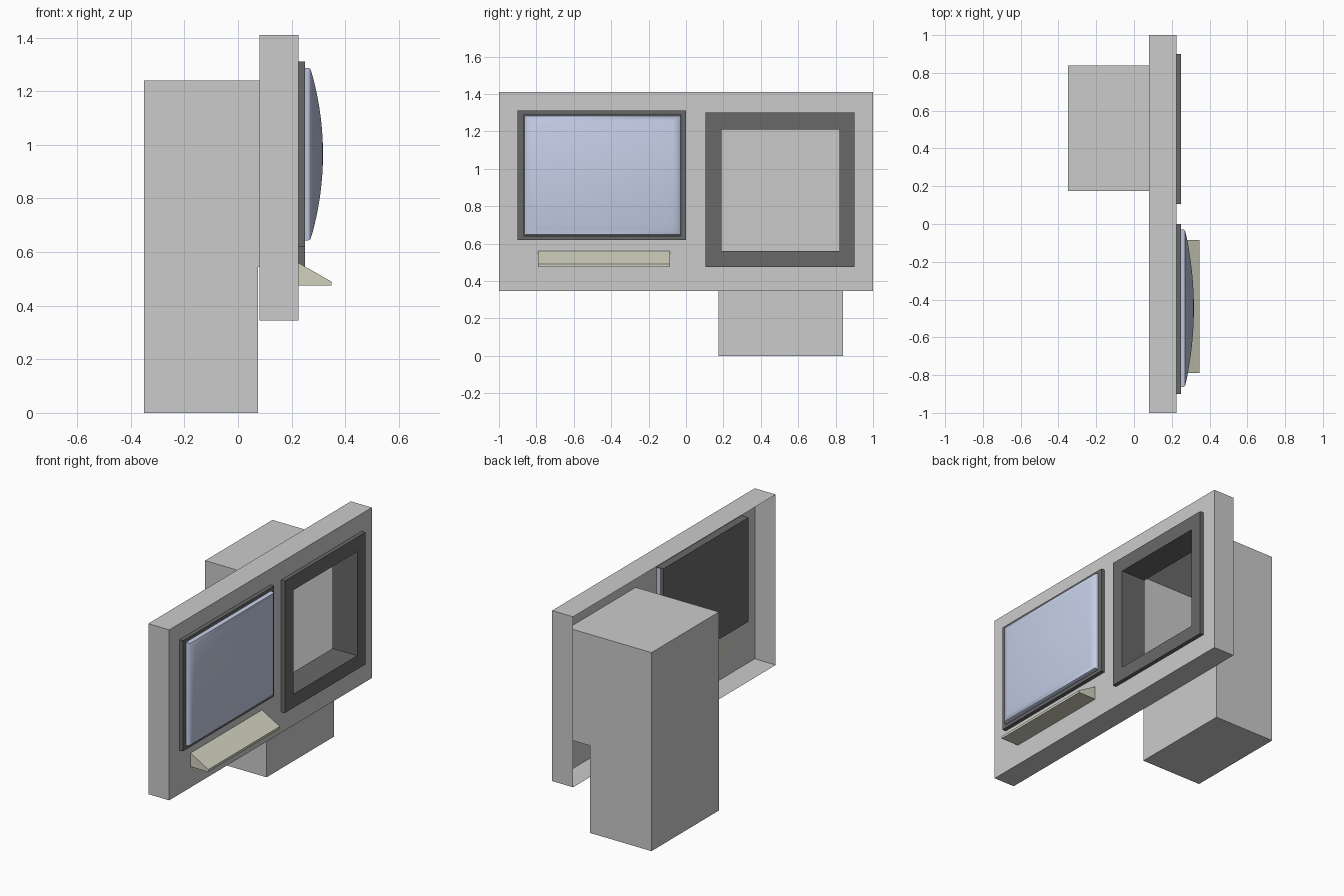
import bpy

if "Cube" in bpy.data.objects:
    bpy.data.objects.remove(bpy.data.objects["Cube"])


def material(name, rgb):
    m = bpy.data.materials.new(name)
    m.diffuse_color = (*rgb, 1)
    m.use_nodes = True
    m.node_tree.nodes["Principled BSDF"].inputs["Base Color"].default_value = m.diffuse_color
    return m


DARK = material("dark_trim", (0.14, 0.14, 0.14))
GLASS = material("blue_glass", (0.56, 0.62, 0.8))
BEIGE = material("beige", (0.64, 0.64, 0.52))


def make(name, verts, faces, mat=None):
    me = bpy.data.meshes.new(name)
    me.from_pydata(verts, [], faces)
    me.update()
    ob = bpy.data.objects.new(name, me)
    bpy.context.collection.objects.link(ob)
    if mat:
        me.materials.append(mat)
    return ob


def loop(x, r):
    """Rectangle r = (y0, y1, z0, z1) in the plane at x."""
    y0, y1, z0, z1 = r
    return [(x, y0, z0), (x, y1, z0), (x, y1, z1), (x, y0, z1)]


def loft(name, loops, mat=None, cap=False):
    """Skin a list of rectangles, running from the back to the front."""
    verts = [p for l in loops for p in l]
    faces = []
    for k in range(len(loops) - 1):
        for i in range(4):
            j = (i + 1) % 4
            a, b = 4 * k, 4 * k + 4
            faces.append((a + i, a + j, b + j, b + i))
    if cap:
        n = 4 * (len(loops) - 1)
        faces.append((n, n + 1, n + 2, n + 3))
    return make(name, verts, faces, mat)


def prism(name, profile, y0, y1, mat=None, skip=()):
    """Extrude an x-z profile along y, leaving out the listed side faces."""
    n = len(profile)
    verts = [(x, y, z) for y in (y0, y1) for x, z in profile]
    faces = [tuple(range(n)), tuple(range(2 * n - 1, n - 1, -1))]
    faces += [(i, i + n, (i + 1) % n + n, (i + 1) % n)
              for i in range(n) if i not in skip]
    return make(name, verts, faces, mat)


BACK, FACE, TRIM = 0.08, 0.225, 0.25
PANEL = (-1, 1, 0.345, 1.41)
SCREEN_HOLE = (-0.87, -0.03, 0.64, 1.29)
WINDOW_HOLE = (0.19, 0.82, 0.56, 1.21)

# Panel: open-backed tray whose face has two rectangular holes
holes = (SCREEN_HOLE, WINDOW_HOLE)
ys = sorted({v for r in (PANEL, *holes) for v in r[:2]})
zs = sorted({v for r in (PANEL, *holes) for v in r[2:]})
verts = [(FACE, y, z) for y in ys for z in zs]
faces = []
nz = len(zs)
for i in range(len(ys) - 1):
    for j in range(nz - 1):
        cy, cz = (ys[i] + ys[i + 1]) / 2, (zs[j] + zs[j + 1]) / 2
        if not any(r[0] < cy < r[1] and r[2] < cz < r[3] for r in holes):
            a = i * nz + j
            faces.append((a, a + nz, a + nz + 1, a + 1))
make("panel_face", verts, faces)
loft("panel_rim", [loop(BACK, PANEL), loop(FACE, PANEL)])

# Rear housing: hollow, stepped below, open toward the window
prism("rear_housing", [(-0.35, 0), (0.075, 0), (0.075, 0.545), (FACE, 0.545),
                       (FACE, 1.24), (-0.35, 1.24)], 0.175, 0.84, skip=(3,))

# Window frame with its open tube
outer = (0.105, 0.9, 0.475, 1.3)
loft("window_frame", [loop(FACE, outer), loop(TRIM, outer),
                      loop(TRIM, WINDOW_HOLE), loop(BACK, WINDOW_HOLE)], DARK)

# Screen bezel with a closed recess behind the glass
outer = (-0.9, 0, 0.62, 1.31)
loft("screen_bezel", [loop(FACE, outer), loop(TRIM, outer),
                      loop(TRIM, SCREEN_HOLE), loop(0.177, SCREEN_HOLE)], DARK, cap=True)


# Domed screen glass built from shrinking rectangles
def glass_loop(x, s):
    cy, cz, hy, hz = -0.446, 0.965, 0.418, 0.322
    return loop(x, (cy - hy * s, cy + hy * s, cz - hz * s, cz + hz * s))


rings = [glass_loop(0.2, 1), glass_loop(0.262, 1), glass_loop(0.27, 0.985)]
for k in range(1, 13):
    s = 0.985 * (1 - k / 12.2)
    rings.append(glass_loop(0.27 + 0.047 * (1 - s * s), s))
glass = loft("screen_glass", rings, GLASS, cap=True)
bpy.context.view_layer.objects.active = glass
glass.select_set(True)
bpy.ops.object.shade_smooth_by_angle(angle=0.7)

# Sloped ledge under the screen
prism("ledge", [(FACE, 0.475), (0.348, 0.475), (0.348, 0.49), (FACE, 0.56)],
      -0.79, -0.085, BEIGE)
